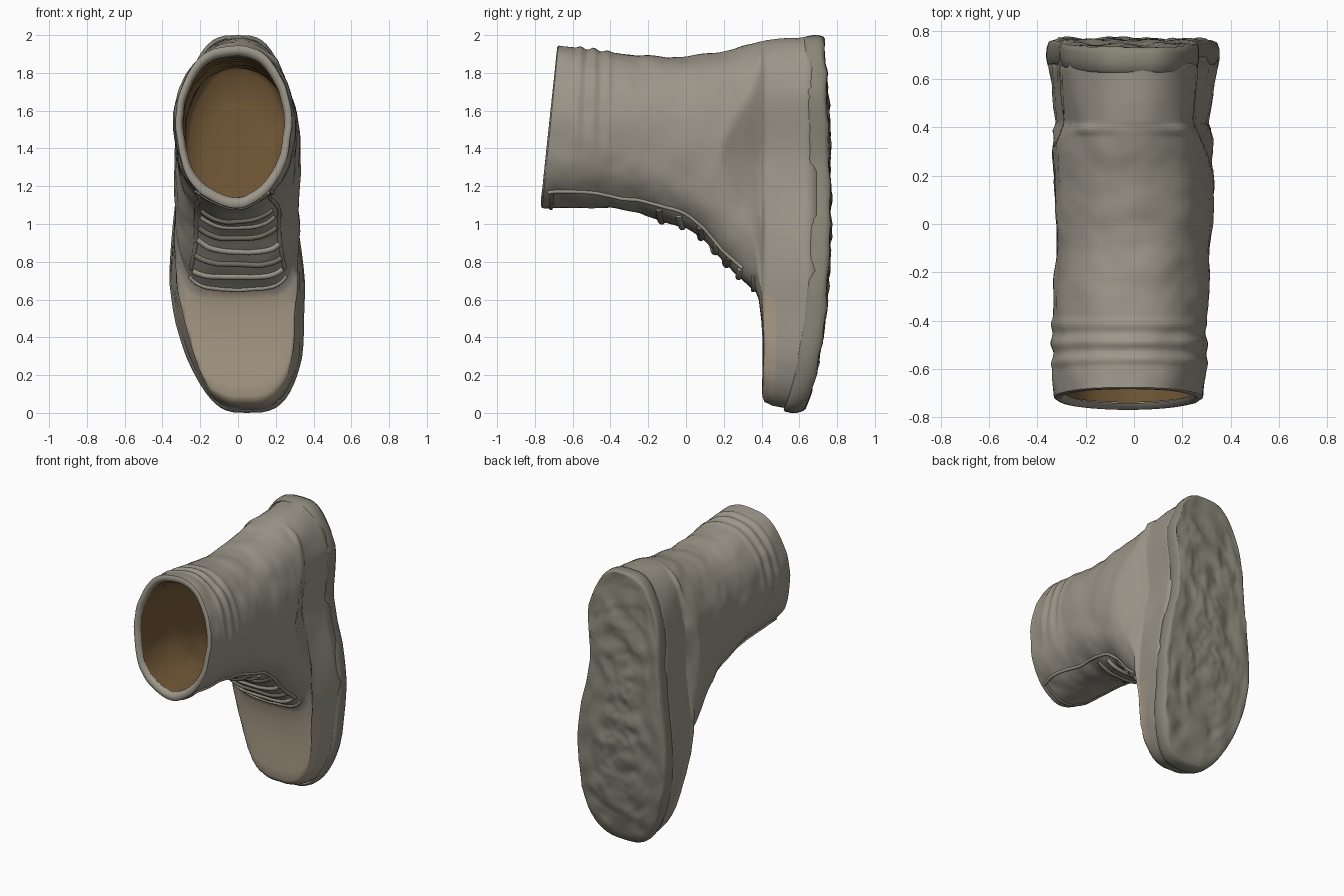
import bpy, math
from mathutils import Vector, noise

if "Cube" in bpy.data.objects:
    bpy.data.objects.remove(bpy.data.objects["Cube"])

N = 80
TAU = 2 * math.pi


def table(rows, v):
    """Interpolate rows of (key, values...)."""
    if v <= rows[0][0]:
        return rows[0][1:]
    for a, b in zip(rows, rows[1:]):
        if v <= b[0]:
            f = (v - a[0]) / (b[0] - a[0])
            return [p + (q - p) * f for p, q in zip(a[1:], b[1:])]
    return rows[-1][1:]


def clamp(v):
    return max(0, min(1, v))


def material(name, col):
    m = bpy.data.materials.new(name)
    m.diffuse_color = (*col, 1)
    m.use_nodes = True
    m.node_tree.nodes["Principled BSDF"].inputs["Base Color"].default_value = m.diffuse_color
    return m


LEATHER = material("worn_leather", (0.33, 0.305, 0.25))
TOE = material("toe_leather", (0.40, 0.33, 0.245))
RUBBER = material("sole_rubber", (0.25, 0.235, 0.185))
INSIDE = material("brown_lining", (0.18, 0.105, 0.04))
DARK = material("dark_lace", (0.19, 0.17, 0.13))

# footprint half widths to the left and right along z; sole underside profile
FOOT = [(0, .32, .38), (.3, .36, .395), (.7, .375, .365), (1, .345, .315),
        (1.15, .33, .275), (1.35, .325, .25), (1.5, .335, .28), (1.7, .345, .33), (2, .32, .30)]
UNDER = [(0, .62), (.1, .66), (.2, .685), (.5, .735), (.8, .762), (1.1, .765),
         (1.5, .757), (2, .735)]
# upper: y, z low, z high, x centre, half width, front roundness
UPPER = [(-.72, 1.09, 1.945, -.025, .305, 1), (-.6, 1.088, 1.935, -.02, .318, .95),
         (-.4, 1.085, 1.91, -.02, .318, .9), (-.25, 1.065, 1.89, -.01, .318, .85),
         (-.1, 1.01, 1.885, -.005, .32, .8), (0, .98, 1.888, 0, .323, .75),
         (.1, .91, 1.90, 0, .327, .68), (.2, .80, 1.92, 0, .33, .6),
         (.3, .70, 1.94, 0, .335, .55), (.37, .64, 1.955, 0, .335, .52)]


def footprint(z, side):
    left, right = table(FOOT, z)
    s = max(0, 1 - (z - 1) ** 2) ** .3
    return (right if side > 0 else left) * s


def toe_shift(z):
    return .045 * max(0, 1 - z * 2)


def section(y, zlo, zhi, xc, hw, e, t):
    """Point on a boot cross-section; t = 0 is the heel side, pi the instep."""
    c, s = math.cos(t), math.sin(t)
    zc, zr = (zlo + zhi) / 2, (zhi - zlo) / 2
    k = e if c < 0 else .9
    z = zc + math.copysign(zr * abs(c) ** k, c)
    x = xc + math.copysign(hw * abs(s) ** k, s)
    # flare out towards the sole outline
    if y > -.05:
        low = .84 + .08 * clamp((z - .5) / .5)
        ratio = low + (.985 - low) * clamp((y - .41) / .25)
        lim = footprint(z, s) * ratio + max(0, .42 - y) * .45
        x = max(-lim, min(lim, x)) + toe_shift(z)
    # cuff ribs
    if -.63 < y < -.37:
        mask = clamp((z - 1.32) * 6) * clamp((.63 + y) * 20) * clamp((-.37 - y) * 20)
        r = 1 + .016 * math.cos(TAU * (y + .58) / .085) * mask
        x, z = xc + (x - xc) * r, zc + (z - zc) * r
    # slanted mouth and raised toe tip
    yy = y + (z - 1.5) * .1 * clamp((-.45 - y) / .27)
    yy -= .07 * max(0, .35 - z)
    p = Vector((x, min(yy, table(UNDER, z)[0] - .03), z))
    n = noise.noise(p * 6) * .012 + noise.noise(p * 14) * .004
    return p + Vector((n * s, 0, n * c))


def surf(y, t):
    return section(y, *table(UPPER, y), t)


def loft(name, rings, mats, cap=True, pick=None):
    """Skin closed rings of equal length; cap the final ring."""
    n = len(rings[0])
    verts = [p for r in rings for p in r]
    faces = [(i * n + j, i * n + (j + 1) % n, (i + 1) * n + (j + 1) % n, (i + 1) * n + j)
             for i in range(len(rings) - 1) for j in range(n)]
    if cap:
        faces.append([(len(rings) - 1) * n + j for j in range(n)])
    me = bpy.data.meshes.new(name)
    me.from_pydata(verts, [], faces)
    for m in mats:
        me.materials.append(m)
    for f in me.polygons:
        f.use_smooth = True
        if pick:
            f.material_index = pick(f.center)
    ob = bpy.data.objects.new(name, me)
    bpy.context.collection.objects.link(ob)
    return ob


def tube(name, pts, r, mat):
    cu = bpy.data.curves.new(name, 'CURVE')
    cu.dimensions = '3D'
    cu.bevel_depth, cu.bevel_resolution, cu.use_fill_caps = r, 3, True
    sp = cu.splines.new('POLY')
    sp.points.add(len(pts) - 1)
    for q, p in zip(sp.points, pts):
        q.co = (*p, 1)
    cu.materials.append(mat)
    ob = bpy.data.objects.new(name, cu)
    bpy.context.collection.objects.link(ob)


ANG = [TAU * j / N for j in range(N)]

# leather upper: shaft, instep, then the flat toe box
rings = [[surf(-.72 + 1.09 * i / 80, t) for t in ANG] for i in range(81)]
for y, zlo, zhi, e in [(.385, .60, 1.96, .52), (.398, .5, 1.962, .54), (.406, .38, 1.964, .57),
                       (.412, .25, 1.966, .62), (.417, .15, 1.968, .68), (.422, .09, 1.97, .72),
                       (.435, .06, 1.972, .75), (.48, .04, 1.978, .75), (.53, .03, 1.983, .75),
                       (.58, .022, 1.987, .75), (.63, .015, 1.99, .75), (.69, .012, 1.993, .75)]:
    rings.append([section(y, zlo, zhi, 0, .37, e, t) for t in ANG])
loft("boot_upper", rings, [LEATHER, TOE],
     pick=lambda c: int(c.z < .63 and c.y < .46))

# rim of the mouth and the hollow inside
def inner(y, s, dy=0):
    zlo, zhi, xc = table(UPPER, y)[:3]
    mid = Vector((xc, 0, (zlo + zhi) / 2))
    out = []
    for t in ANG:
        p = surf(y, t)
        out.append(Vector((mid.x + (p.x - mid.x) * s, p.y + dy, mid.z + (p.z - mid.z) * s)))
    return out

loft("mouth_rim", [inner(-.72, 1), inner(-.72, .98, -.006), inner(-.72, .94, -.008),
                   inner(-.72, .90, -.003), inner(-.72, .87, .02)], [LEATHER], cap=False)
lining = [inner(-.70 + i * .05, .87) for i in range(21)]
lining += [inner(.32, .78, .03), inner(.32, .5, .05), inner(.32, .2, .055)]
loft("boot_lining", lining, [INSIDE])

# sole: thin side wall rounding into a lumpy tread
def sole_ring(scale, lift, bump=0):
    out = []
    for t in ANG:
        z0 = 1 + math.cos(t)
        s = math.sin(t)
        x = footprint(z0, s) * scale * (1 if s > 0 else -1) + toe_shift(z0) * scale
        z = 1 + (z0 - 1) * (1 - (1 - scale) * (.35 if scale > .93 else 1))
        p = Vector((x, table(UNDER, z)[0] - lift, z))
        p.y += bump * (noise.noise(p * 9) + .4 * noise.noise(p * 20) - .2)
        out.append(p)
    return out

loft("sole", [sole_ring(.95, .11), sole_ring(.98, .10), sole_ring(1, .065),
              sole_ring(.998, .03), sole_ring(.975, .006)]
     + [sole_ring(.95 - .93 * i / 44, -.002, .02) for i in range(45)], [RUBBER])

# edges of the lace facings down both sides of the instep
for side, label in ((-1, "left"), (1, "right")):
    tube(f"{label}_facing_edge",
         [surf(-.70 + i * .04, math.pi + side * (.62 + .05 * math.sin(i * .5)))
          for i in range(26)], .011, LEATHER)

# laces across the instep
for k, y in enumerate((-.13, -.03, .07, .15, .22, .29)):
    pts = [surf(y + .012 * math.sin(3 * a + k), math.pi + a)
           for a in [(-.55 + 1.1 * i / 16) for i in range(17)]]
    tube(f"lace_{k + 1}", pts, .017, LEATHER if k % 2 else DARK)

# tongue edge under the mouth and the seam above the toe cap
tube("tongue_edge", [surf(-.68, math.pi + (-.6 + i * .075)) for i in range(17)], .010, DARK)
tube("toe_seam", [surf(.355, math.pi + (-.65 + i * .08125)) for i in range(17)], .012, LEATHER)
